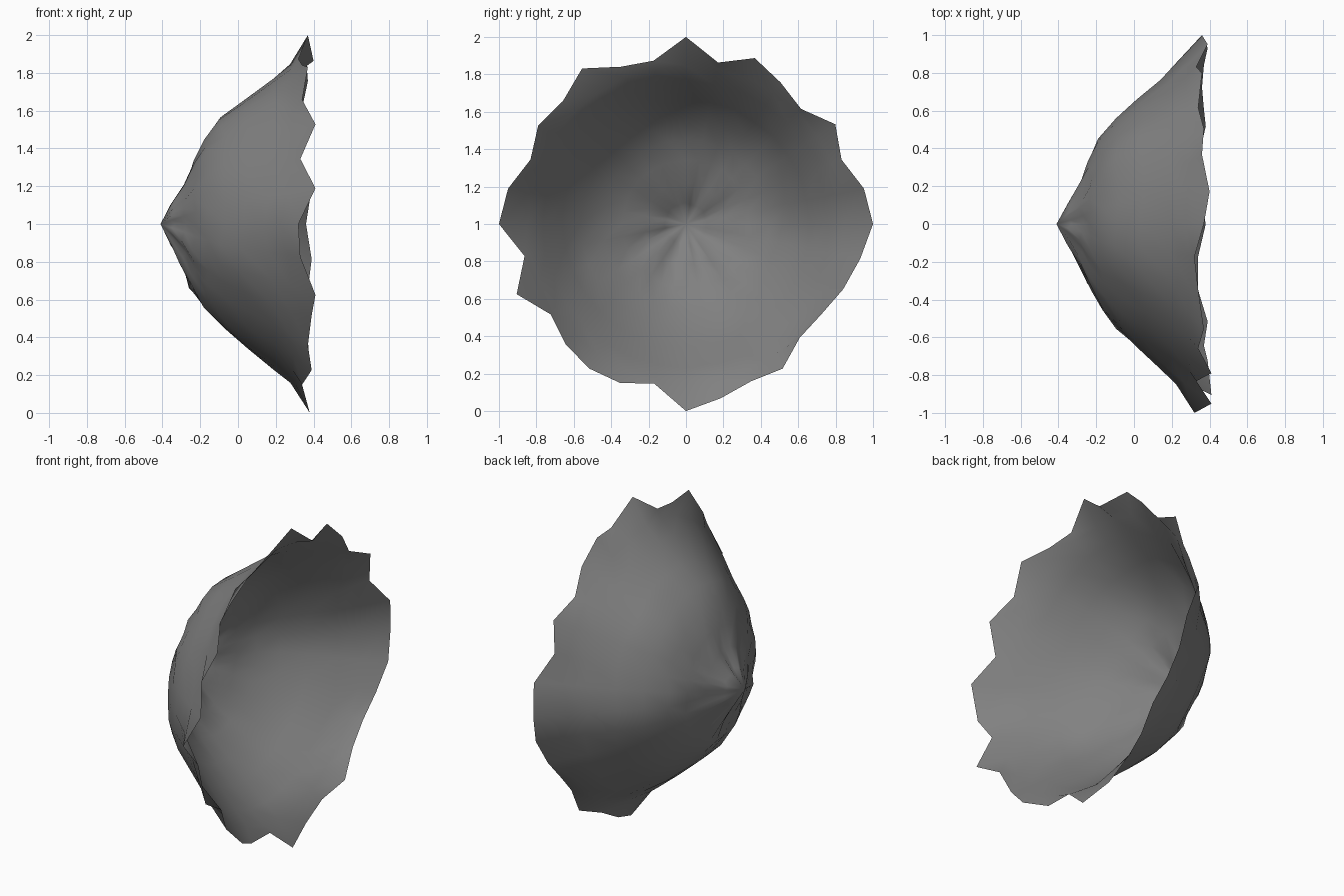
import bpy
import bmesh
import math
import random

# Remove the default object
default = bpy.data.objects.get("Cube")
if default:
    bpy.data.objects.remove(default, do_unlink=True)

random.seed(4)
SEGMENTS = 32

# Cross-section of the bowl: (distance from the axis, position along x)
PROFILE = [(.11, -.345), (.22, -.28), (.34, -.23), (.45, -.16),
           (.56, -.07), (.66, .05), (.765, .19), (.845, .285)]

# Ragged rim, in hundredths, going round from +y towards +z
RIM_RADIUS = [100, 97, 90, 96, 87, 91, 96, 88, 100, 89, 91, 100, 93, 95, 90, 97,
              100, 88, 98, 87, 91, 93, 92, 87, 100, 95, 91, 93, 86, 87, 91, 95]
RIM_X = [36, 39, 33, 36, 34, 37, 36, 40, 37, 32, 34, 37, 34, 41, 33, 41,
         32, 33, 41, 39, 37, 39, 34, 34, 38, 34, 34, 38, 37, 36, 37, 39]

# Soft bulges in the wall: (y, height above the axis, depth along x)
BULGES = [(-.62, -.22, -.035), (-.85, 0, -.06), (.85, 0, -.06), (.5, 0, -.035),
          (.38, .45, -.025), (-.1, .56, -.03), (0, -.33, -.025)]


def add_ring(bm, points):
    """Add one ring of vertices from (radius, x) pairs around the x axis."""
    ring = []
    for i, (radius, x) in enumerate(points):
        angle = math.tau * i / SEGMENTS
        ring.append(bm.verts.new((x, radius * math.cos(angle),
                                  1 + radius * math.sin(angle))))
    return ring


def crumple(level, i):
    """Pleats close to the tip, soft bulges and small creases further out."""
    angle = math.tau * i / SEGMENTS
    radius = PROFILE[level][0]
    offset = .015 * math.cos(8 * angle) * max(0, 1 - abs(level - 1) / 2)
    for y, height, depth in BULGES:
        distance = math.hypot(radius * math.cos(angle) - y,
                              radius * math.sin(angle) - height)
        offset += depth * math.exp(-(distance / .16) ** 2)
    return offset + random.uniform(-.009, .009)


bm = bmesh.new()
tip = bm.verts.new((-.41, 0, 1))

# Wall rings, then the ragged rim
rings = []
for level, (radius, x) in enumerate(PROFILE):
    points = [(radius + random.uniform(-.006, .006), x + crumple(level, i))
              for i in range(SEGMENTS)]
    rings.append(add_ring(bm, points))
rings.append(add_ring(bm, [(r / 100, x / 100) for r, x in zip(RIM_RADIUS, RIM_X)]))

# Fan at the tip and bands between rings
for i in range(SEGMENTS):
    j = (i + 1) % SEGMENTS
    bm.faces.new((tip, rings[0][j], rings[0][i]))
    for inner, outer in zip(rings, rings[1:]):
        bm.faces.new((inner[i], inner[j], outer[j], outer[i]))

bmesh.ops.recalc_face_normals(bm, faces=bm.faces)
for face in bm.faces:
    face.smooth = True

mesh = bpy.data.meshes.new("crumpled_bowl")
bm.to_mesh(mesh)
bm.free()
bowl = bpy.data.objects.new("crumpled_bowl", mesh)
bpy.context.collection.objects.link(bowl)

# Plain grey material
grey = bpy.data.materials.new("mid_grey")
grey.use_nodes = True
colour = (.22, .22, .22, 1)
grey.diffuse_color = colour
grey.node_tree.nodes["Principled BSDF"].inputs["Base Color"].default_value = colour
mesh.materials.append(grey)
